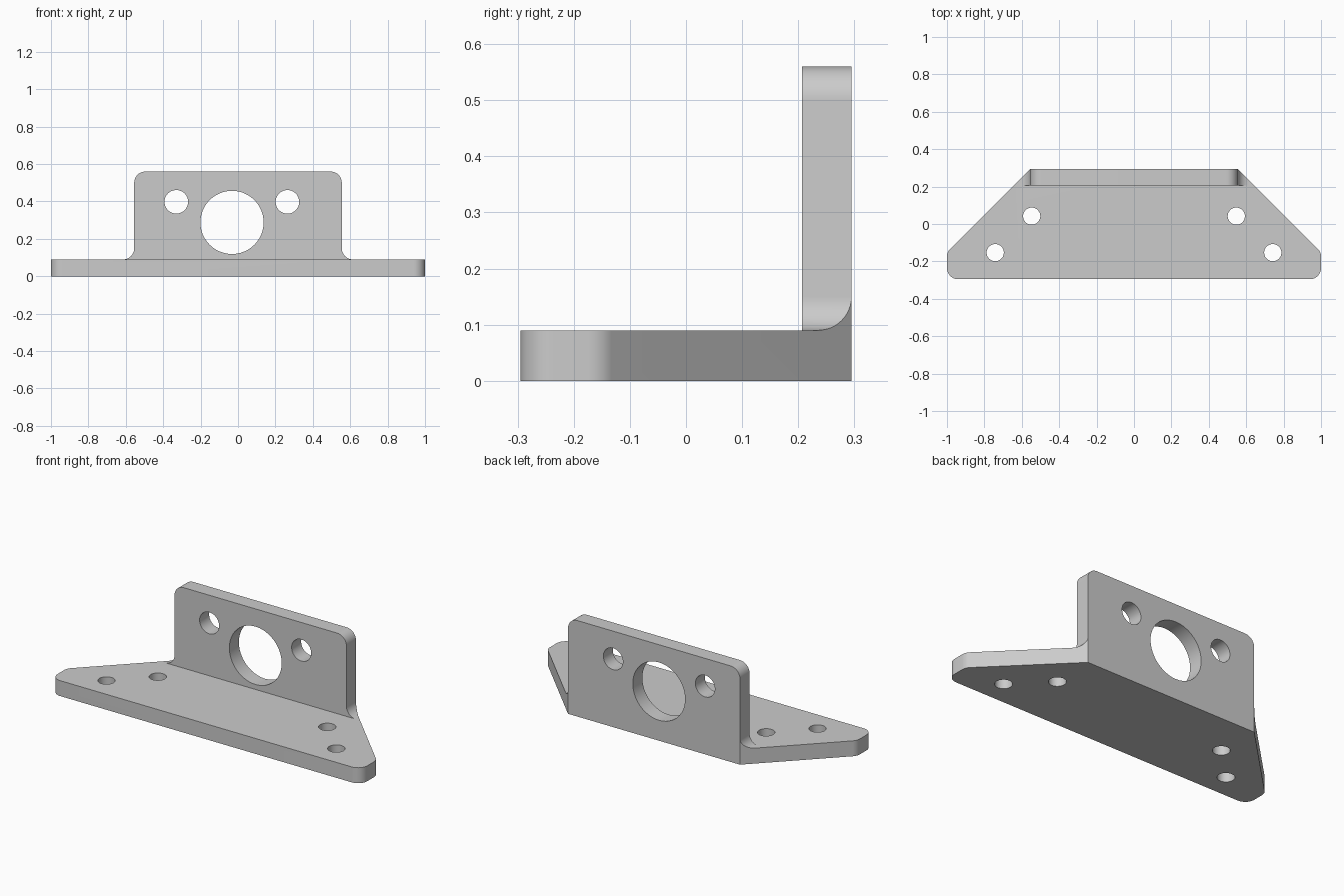
import bpy, bmesh, math
from mathutils import Vector

cube = bpy.data.objects.get("Cube")
if cube:
    bpy.data.objects.remove(cube, do_unlink=True)

THICK = 0.09          # plate thickness
HALF_DEPTH = 0.295
HALF_TAB = 0.555      # half width of the upright tab
HEIGHT = 0.56
ROUND = 0.06          # corner radius

metal = bpy.data.materials.new("grey metal")
metal.use_nodes = True
grey = (0.6, 0.6, 0.6, 1)
metal.diffuse_color = grey
metal.node_tree.nodes["Principled BSDF"].inputs["Base Color"].default_value = grey


def fillet(corners, steps=12):
    """Round every (x, y, radius) corner of a closed outline."""
    out = []
    for i, (x, y, r) in enumerate(corners):
        p = Vector((x, y))
        if r == 0:
            out.append(p)
            continue
        a = (Vector(corners[i - 1][:2]) - p).normalized()
        b = (Vector(corners[(i + 1) % len(corners)][:2]) - p).normalized()
        half = a.angle(b) / 2
        centre = p + (a + b).normalized() * r / math.sin(half)
        start = p + a * r / math.tan(half) - centre
        end = p + b * r / math.tan(half) - centre
        sweep = start.angle(end)
        for k in range(steps + 1):
            t = k / steps
            out.append(centre + (start * math.sin((1 - t) * sweep)
                                 + end * math.sin(t * sweep)) / math.sin(sweep))
    return out


def prism(name, outline, low, high, place):
    """Extrude a 2D outline from low to high; place maps (u, v, depth) to 3D."""
    bm = bmesh.new()
    rings = [[bm.verts.new(place(p[0], p[1], d)) for p in outline] for d in (low, high)]
    n = len(outline)
    bm.faces.new(rings[0])
    bm.faces.new(rings[1])
    for i in range(n):
        j = (i + 1) % n
        bm.faces.new((rings[0][i], rings[0][j], rings[1][j], rings[1][i]))
    bmesh.ops.recalc_face_normals(bm, faces=bm.faces)
    mesh = bpy.data.meshes.new(name)
    bm.to_mesh(mesh)
    bm.free()
    mesh.materials.append(metal)
    obj = bpy.data.objects.new(name, mesh)
    bpy.context.collection.objects.link(obj)
    return obj


def along_x(u, v, d): return (d, u, v)
def along_y(u, v, d): return (u, d, v)
def along_z(u, v, d): return (u, v, d)


def circle(x, y, r, sides=48):
    return [(x + r * math.cos(math.tau * i / sides),
             y + r * math.sin(math.tau * i / sides)) for i in range(sides)]


def combine(target, tool, operation):
    mod = target.modifiers.new(operation.lower(), 'BOOLEAN')
    mod.object, mod.operation, mod.solver = tool, operation, 'EXACT'
    bpy.context.view_layer.objects.active = target
    bpy.ops.object.modifier_apply(modifier=mod.name)
    bpy.data.objects.remove(tool, do_unlink=True)


def mirrored(right):
    return right + [(-x, y, r) for x, y, r in reversed(right)]


# Footprint of the base: rounded front corners, 45 degree flanks
footprint = fillet(mirrored([
    (1, -HALF_DEPTH, ROUND),
    (1, HALF_TAB - 1 + HALF_DEPTH, ROUND),
    (HALF_TAB, HALF_DEPTH, 0)]))
bracket = prism("mounting_bracket", footprint, 0, HEIGHT + 0.2, along_z)

# Front silhouette: rounded tab flaring into the wide base
silhouette = fillet(mirrored([
    (1.2, -0.1, 0),
    (1.2, THICK, 0),
    (HALF_TAB, THICK, ROUND),
    (HALF_TAB, HEIGHT, ROUND)]))
combine(bracket, prism("silhouette_cutter", silhouette, -1, 1, along_y), 'INTERSECT')

# Open space in front of the tab
tab_front = HALF_DEPTH - 0.088
space = [(-1, THICK), (tab_front, THICK), (tab_front, 1), (-1, 1)]
combine(bracket, prism("space_cutter", space, -1.5, 1.5, along_x), 'DIFFERENCE')

# Bore and two bolt holes through the tab
for x, z, r in ((-0.032, 0.288, 0.169), (-0.33, 0.398, 0.063), (0.264, 0.398, 0.063)):
    combine(bracket, prism("tab_hole_cutter", circle(x, z, r), 0.1, 0.5, along_y), 'DIFFERENCE')

# Four screw holes through the base
for x, y in ((0.547, 0.042), (0.742, -0.153)):
    for side in (-1, 1):
        combine(bracket, prism("base_hole_cutter", circle(side * x, y, 0.046), -0.1, 0.2, along_z),
                'DIFFERENCE')

# Smooth the curved walls, keep the edges sharp
bpy.ops.object.select_all(action='DESELECT')
bracket.select_set(True)
bpy.context.view_layer.objects.active = bracket
bpy.ops.object.shade_smooth_by_angle(angle=math.radians(30))
